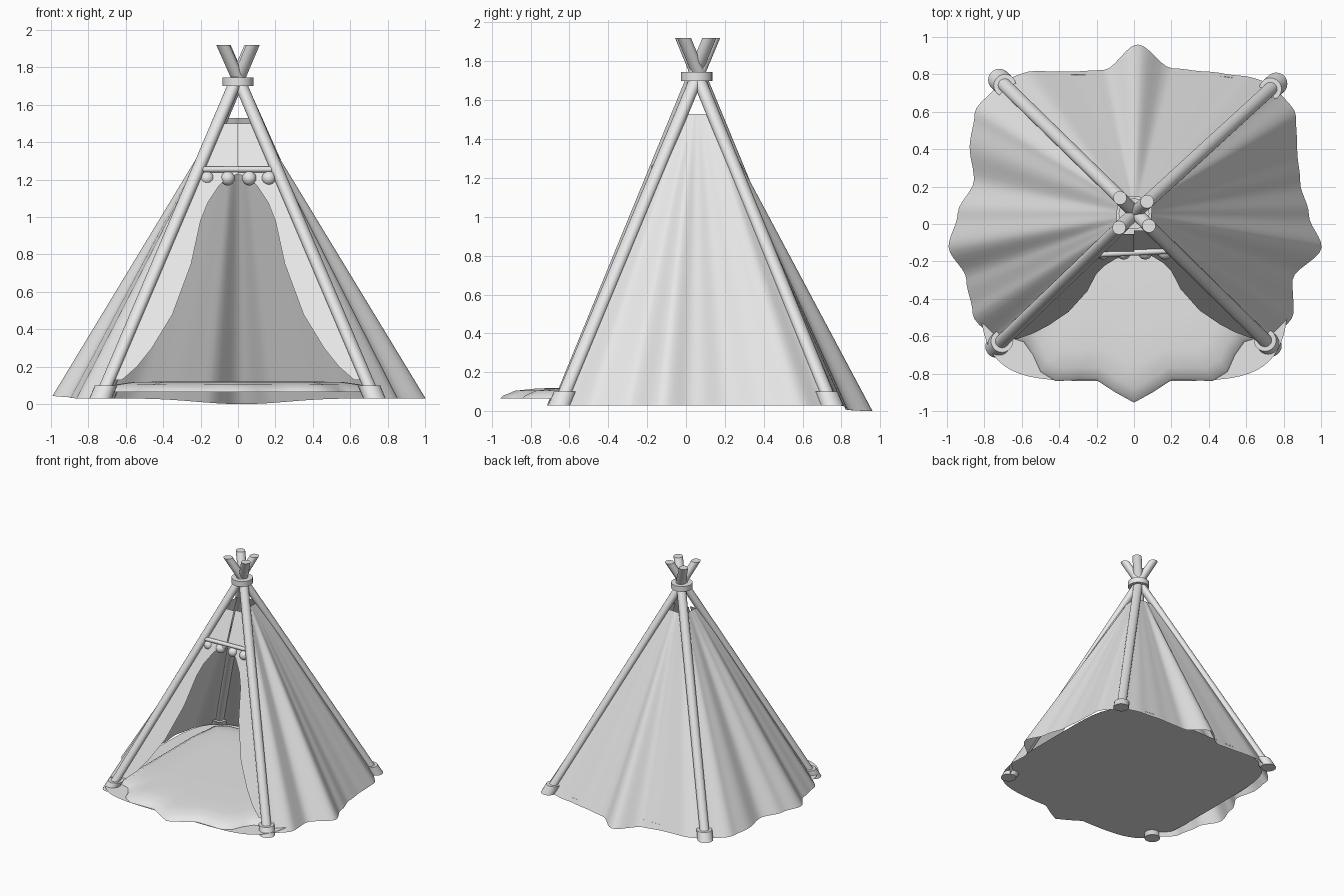
import bpy, bmesh, math
from mathutils import Vector

cube = bpy.data.objects.get("Cube")
if cube:
    bpy.data.objects.remove(cube)

GREY = (0.8, 0.8, 0.8, 1)
mat = bpy.data.materials.new("light_grey")
mat.use_nodes = True
mat.diffuse_color = GREY
mat.node_tree.nodes["Principled BSDF"].inputs["Base Color"].default_value = GREY


def finish(name, bm, angle=40):
    bmesh.ops.remove_doubles(bm, verts=bm.verts, dist=0.0005)
    me = bpy.data.meshes.new(name)
    bm.to_mesh(me)
    bm.free()
    me.materials.append(mat)
    ob = bpy.data.objects.new(name, me)
    bpy.context.collection.objects.link(ob)
    bpy.ops.object.select_all(action='DESELECT')
    ob.select_set(True)
    bpy.context.view_layer.objects.active = ob
    bpy.ops.object.shade_smooth_by_angle(angle=math.radians(angle))
    return ob


def loft(name, rows, closed=False, caps=False, angle=40):
    """Skin a list of equally long point rows."""
    bm = bmesh.new()
    vs = [[bm.verts.new(p) for p in row] for row in rows]
    n = len(rows[0])
    for a, b in zip(vs, vs[1:]):
        for i in range(n if closed else n - 1):
            j = (i + 1) % n
            bm.faces.new((a[i], a[j], b[j], b[i]))
    if caps:
        bm.faces.new(vs[0][::-1])
        bm.faces.new(vs[-1])
    return finish(name, bm, angle)


def circle(c, r, n=20):
    return [Vector(c) + Vector((r * math.cos(k * math.tau / n),
                                r * math.sin(k * math.tau / n), 0)) for k in range(n)]


def tube(name, a, b, r):
    """Slanted round post with level ends."""
    return loft(name, [circle(a, r), circle(b, r)], True, True)


def sample(values, s):
    """Smoothly blend evenly spaced values, s from zero to one."""
    f = s * (len(values) - 1)
    i = min(int(f), len(values) - 2)
    f -= i
    return values[i] + (values[i + 1] - values[i]) * f * f * (3 - 2 * f)


# Crossing poles with foot caps
Z0, Z1 = 0.03, 1.92
poles = {
    "front_right": ((-0.735, -0.655), (0.07, 0.12)),
    "front_left": ((0.73, -0.65), (-0.075, 0.14)),
    "back_left": ((0.76, 0.75), (-0.08, -0.02)),
    "back_right": ((-0.72, 0.77), (0.08, -0.01)),
}


def on_pole(key, z):
    foot, top = poles[key]
    return Vector((*foot, Z0)).lerp(Vector((*top, Z1)), (z - Z0) / (Z1 - Z0))


for key in poles:
    tube(key + "_pole", on_pole(key, Z0 + 0.01), on_pole(key, Z1), 0.036)
    tube(key + "_foot", on_pole(key, Z0), on_pole(key, 0.1), 0.06)

# Band tying the poles
tube("top_band", (0, 0.055, 1.7), (0, 0.055, 1.745), 0.082)


# Draped panels, rippled at the hem and taut at the top
def panel(name, a, b, out, bulge, dip, top=1.53):
    rows = []
    for k in range(13):
        t = k / 12
        z = top + (Z0 - top) * t
        row = []
        for i in range(49):
            s = i / 48
            p = on_pole(a, z).lerp(on_pole(b, z), s)
            p += Vector(out) * sample(bulge, s) * t
            p.z += dip * t * math.sin(math.pi * s) ** 4
            row.append(p)
        rows.append(row)
    loft(name, rows, angle=60)


panel("left_panel", "front_left", "back_left", (1, 0, 0),
      [0, .12, .11, .262, .19, .14, .12, .11, 0], 0.0)
panel("right_panel", "front_right", "back_right", (-1, 0, 0),
      [0, .13, .165, .262, .215, .13, .155, .13, 0], 0.02)
panel("back_panel", "back_left", "back_right", (0, 1, 0),
      [0, .04, .06, .075, .2, .06, .05, .05, 0], -0.03)

# Front panel: two curtains and a top piece around an arched doorway
arch = [(0.13, .62), (.2, .54), (.3, .46), (.48, .35), (.75, .25), (.98, .2),
        (1.08, .16), (1.17, .1), (1.21, .06), (1.23, 0)]
for side, key in ((-1, "front_right"), (1, "front_left")):
    rows = []
    for z, x in arch + [(1.5, 0)]:
        outer = on_pole(key, z)
        inner = Vector((side * x, outer.y, z))
        rows.append([outer.lerp(inner, i / 4) for i in range(5)])
    loft(("right" if side < 0 else "left") + "_curtain", rows)

# Cross bar with hanging balls over the doorway
bar_a, bar_b = Vector((-0.2, -0.163, 1.255)), Vector((0.19, -0.143, 1.255))
axis = bar_b - bar_a
bm = bmesh.new()
bmesh.ops.create_cone(bm, cap_ends=True, segments=12, radius1=0.016, radius2=0.016,
                      depth=axis.length)
bmesh.ops.rotate(bm, verts=bm.verts, matrix=axis.to_track_quat('Z', 'Y').to_matrix())
bmesh.ops.translate(bm, verts=bm.verts, vec=(bar_a + bar_b) / 2)
finish("door_bar", bm)
for n, x in enumerate((-0.165, -0.055, 0.06, 0.165)):
    bm = bmesh.new()
    bmesh.ops.create_uvsphere(bm, u_segments=20, v_segments=12, radius=0.038)
    bmesh.ops.translate(bm, verts=bm.verts, vec=(x, -0.152, 1.207))
    finish("hanging_ball_%d" % (n + 1), bm)


# Ground sheet: flat rounded square
def power(v, e):
    return math.copysign(abs(v) ** e, v)


bm = bmesh.new()
ring = [k * math.tau / 64 for k in range(64)]
bm.faces.new([bm.verts.new((0.83 * power(math.cos(a), .4),
                            -0.02 + 0.82 * power(math.sin(a), .4), 0.062)) for a in ring])
finish("ground_sheet", bm)

# Soft floor mat with a scalloped front lip
half = [(0, -.955), (.1, -.9), (.2, -.835), (.3, -.835), (.42, -.84), (.5, -.79), (.54, -.7),
        (.59, -.63), (.69, -.6), (.71, -.3), (.71, 0), (.71, .4), (.68, .66), (.6, .72),
        (.3, .74), (0, .74)]
outline = half + [(-x, y) for x, y in half[-2:0:-1]]
rings = [(1, .066), (.985, .08), (.92, .105), (.8, .117), (.6, .121), (.3, .122)]
loft("floor_mat", [[(x * s, y * s, z) for x, y in outline] for s, z in rings],
     True, True, 60)
